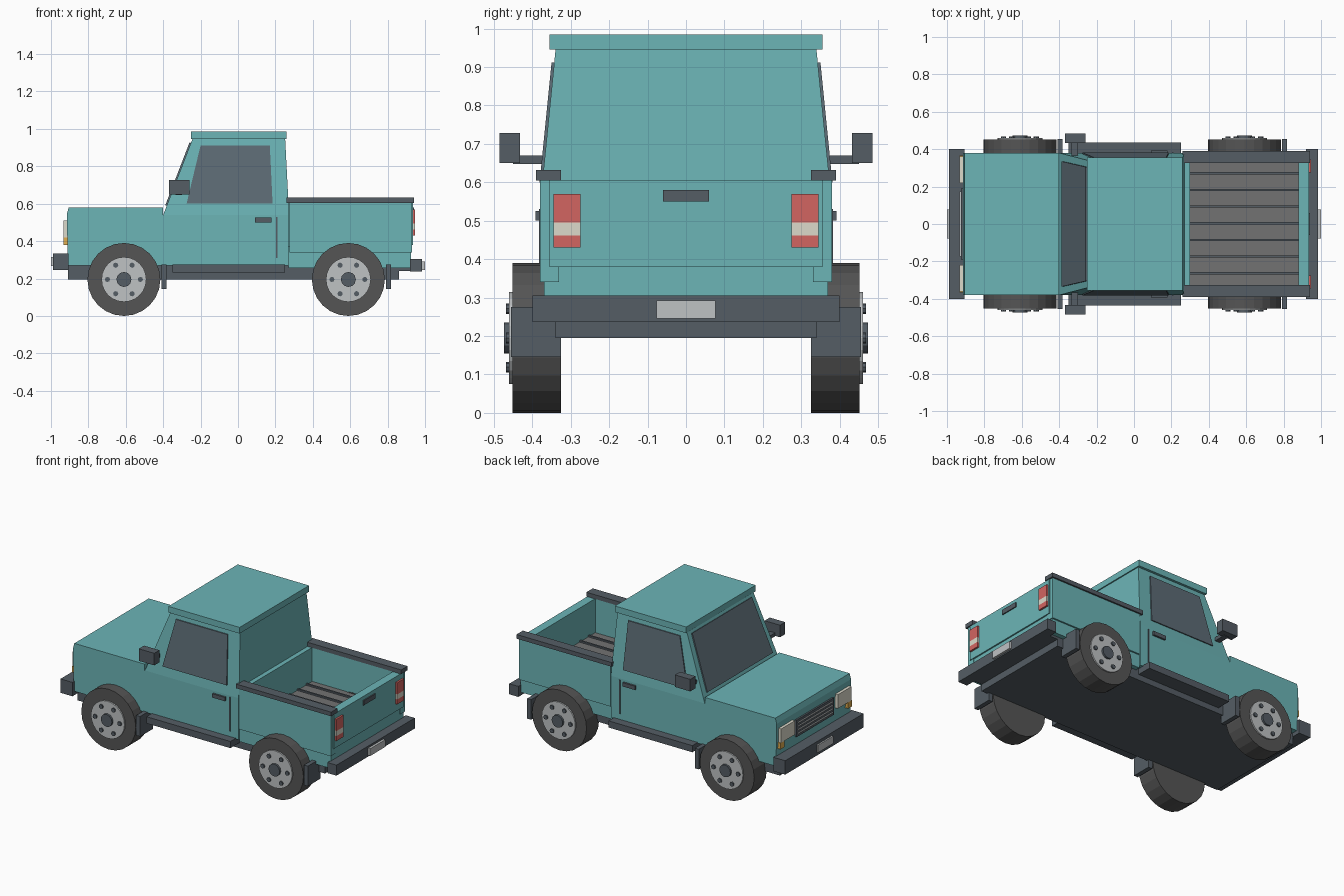
import bpy, bmesh, math
from mathutils import Vector

if "Cube" in bpy.data.objects:
    bpy.data.objects.remove(bpy.data.objects["Cube"])


def material(name, r, g, b):
    m = bpy.data.materials.new(name)
    m.diffuse_color = (r, g, b, 1)
    m.use_nodes = True
    m.node_tree.nodes["Principled BSDF"].inputs["Base Color"].default_value = m.diffuse_color
    return m


TEAL = material("teal_paint", 0.15, 0.46, 0.47)
DARK = material("dark_trim", 0.09, 0.11, 0.13)
TYRE = material("tyre_rubber", 0.09, 0.09, 0.09)
GLASS = material("glass", 0.11, 0.15, 0.18)
RIM = material("rim_metal", 0.52, 0.54, 0.55)
FLOOR = material("bed_floor", 0.17, 0.17, 0.17)
RED = material("red_lens", 0.65, 0.13, 0.12)
WHITE = material("white_lens", 0.72, 0.70, 0.60)
AMBER = material("amber_lens", 0.75, 0.42, 0.08)


def finish(name, bm, mat):
    bmesh.ops.recalc_face_normals(bm, faces=bm.faces)
    me = bpy.data.meshes.new(name)
    bm.to_mesh(me)
    bm.free()
    me.materials.append(mat)
    ob = bpy.data.objects.new(name, me)
    bpy.context.collection.objects.link(ob)
    return ob


def loft(name, a, b, mat):
    """Solid between two matching point loops."""
    bm = bmesh.new()
    va = [bm.verts.new(p) for p in a]
    vb = [bm.verts.new(p) for p in b]
    bm.faces.new(va)
    bm.faces.new(vb[::-1])
    n = len(a)
    for i in range(n):
        j = (i + 1) % n
        bm.faces.new((va[i], vb[i], vb[j], va[j]))
    return finish(name, bm, mat)


def box(name, x, y, z, mat):
    a = [(x[0], y[0], z[0]), (x[1], y[0], z[0]), (x[1], y[1], z[0]), (x[0], y[1], z[0])]
    return loft(name, a, [(p[0], p[1], z[1]) for p in a], mat)


def side_box(name, x, y, z, mat):
    """Box on both sides of the truck."""
    for s, side in ((-1, "right"), (1, "left")):
        box(f"{name}_{side}", x, sorted((s * y[0], s * y[1])), z, mat)


def side_profile(name, pts, width, mat):
    """Profile in x/z, half-width given as a function of z."""
    return loft(name, [(x, -width(z), z) for x, z in pts],
                [(x, width(z), z) for x, z in pts], mat)


def disc(name, x, z, r, y0, y1, mat, n=24):
    ring = [(x + r * math.cos(2 * math.pi * i / n), z + r * math.sin(2 * math.pi * i / n))
            for i in range(n)]
    return loft(name, [(px, y0, pz) for px, pz in ring], [(px, y1, pz) for px, pz in ring], mat)


def cab_width(z):
    return 0.38 - max(0, z - 0.54) * 0.1


# Body: hood, door section, tapered cab and roof
side_profile("hood", [(-0.91, 0.27), (-0.915, 0.545), (-0.905, 0.58), (-0.402, 0.58), (-0.402, 0.27)],
             lambda z: 0.38, TEAL)
side_profile("door_section", [(-0.402, 0.27), (-0.402, 0.54), (0.27, 0.54), (0.27, 0.27)],
             lambda z: 0.38, TEAL)
side_profile("cab", [(-0.40, 0.54), (-0.242, 0.95), (0.252, 0.95), (0.27, 0.60), (0.27, 0.54)],
             cab_width, TEAL)
box("roof", (-0.25, 0.26), (-0.355, 0.355), (0.945, 0.985), TEAL)
box("chassis", (-0.91, 0.86), (-0.34, 0.34), (0.195, 0.275), DARK)

# Cargo bed
box("bed_base", (0.27, 0.925), (-0.37, 0.37), (0.255, 0.37), TEAL)
side_box("bed_wall", (0.275, 0.93), (0.33, 0.38), (0.34, 0.61), TEAL)
box("bed_front_wall", (0.27, 0.30), (-0.33, 0.33), (0.37, 0.605), TEAL)
box("bed_rear_wall", (0.88, 0.926), (-0.33, 0.33), (0.34, 0.605), TEAL)
box("tailgate", (0.92, 0.935), (-0.355, 0.355), (0.38, 0.605), TEAL)
box("bed_floor", (0.30, 0.88), (-0.33, 0.33), (0.36, 0.385), FLOOR)
for i in range(7):
    y = (i - 3) * 0.089 + 0.004
    box(f"floor_rib_{i + 1}", (0.30, 0.88), (y - 0.006, y + 0.006), (0.38, 0.395), DARK)
side_box("bed_rail", (0.26, 0.94), (0.325, 0.39), (0.605, 0.632), DARK)
box("tailgate_handle", (0.93, 0.942), (-0.06, 0.06), (0.55, 0.58), DARK)

# Windscreen, set along the sloping front of the cab
slope = Vector((0.158, 0, 0.41))
out = Vector((-0.41, 0, 0.158)).normalized() * 0.008
base = Vector((-0.40, 0, 0.54))
low, high = base + slope * 0.12, base + slope * 0.94
pane = [low + Vector((0, -0.335, 0)), low + Vector((0, 0.335, 0)),
        high + Vector((0, 0.305, 0)), high + Vector((0, -0.305, 0))]
loft("windscreen", pane, [p + out for p in pane], GLASS)

# Side windows follow the cab taper
for s, side in ((-1, "right"), (1, "left")):
    w = [(-0.275, 0.60), (-0.20, 0.912), (0.17, 0.912), (0.185, 0.60)]
    loft(f"side_window_{side}", [(x, s * (cab_width(z) - 0.01), z) for x, z in w],
         [(x, s * (cab_width(z) + 0.007), z) for x, z in w], GLASS)

# Door details, mirrors, side steps
side_box("door_handle", (0.09, 0.18), (0.375, 0.392), (0.50, 0.525), DARK)
side_box("door_seam", (0.204, 0.212), (0.375, 0.383), (0.31, 0.53), DARK)
side_box("mirror_arm", (-0.335, -0.30), (0.36, 0.45), (0.647, 0.67), DARK)
side_box("mirror", (-0.37, -0.26), (0.432, 0.485), (0.65, 0.728), DARK)
side_box("side_step", (-0.35, 0.25), (0.33, 0.435), (0.232, 0.275), DARK)

# Bumpers and plates
box("front_bumper", (-0.99, -0.905), (-0.40, 0.40), (0.245, 0.335), DARK)
box("rear_bumper", (0.92, 0.985), (-0.40, 0.40), (0.237, 0.305), DARK)
box("rear_bumper_mount", (0.85, 0.93), (-0.34, 0.34), (0.24, 0.29), DARK)
box("front_plate", (-1.0, -0.98), (-0.077, 0.077), (0.267, 0.315), RIM)
box("rear_plate", (0.98, 1.0), (-0.077, 0.077), (0.245, 0.292), RIM)

# Lamps
side_box("headlight", (-0.933, -0.905), (0.22, 0.36), (0.42, 0.51), WHITE)
side_box("indicator", (-0.933, -0.905), (0.325, 0.365), (0.38, 0.42), AMBER)
side_box("tail_light_upper", (0.93, 0.947), (0.275, 0.345), (0.495, 0.57), RED)
side_box("tail_light_middle", (0.93, 0.947), (0.275, 0.345), (0.462, 0.495), WHITE)
side_box("tail_light_lower", (0.93, 0.947), (0.275, 0.345), (0.43, 0.462), RED)

# Grille with pale bars
box("grille", (-0.925, -0.905), (-0.19, 0.19), (0.39, 0.50), DARK)
for i in range(4):
    z = 0.41 + i * 0.023
    box(f"grille_bar_{i + 1}", (-0.932, -0.92), (-0.175, 0.175), (z - 0.003, z + 0.004), RIM)

# Wheels with rim, hub and six bolts, plus mud flaps
for x, end in ((-0.61, "front"), (0.59, "rear")):
    for s, side in ((-1, "right"), (1, "left")):
        tag = f"{end}_{side}"
        zc = 0.195
        disc(f"tyre_{tag}", x, zc, 0.195, s * 0.325, s * 0.452, TYRE)
        disc(f"rim_{tag}", x, zc, 0.12, s * 0.44, s * 0.461, RIM)
        disc(f"hub_{tag}", x, zc, 0.04, s * 0.44, s * 0.474, DARK, 12)
        for k in range(6):
            a = k * math.pi / 3
            disc(f"bolt_{k + 1}_{tag}", x + 0.088 * math.cos(a), zc + 0.088 * math.sin(a),
                 0.014, s * 0.45, s * 0.469, DARK, 8)
    flap = x + 0.20
    side_box(f"mud_flap_{end}", (flap, flap + 0.028), (0.325, 0.455), (0.145, 0.275), DARK)
